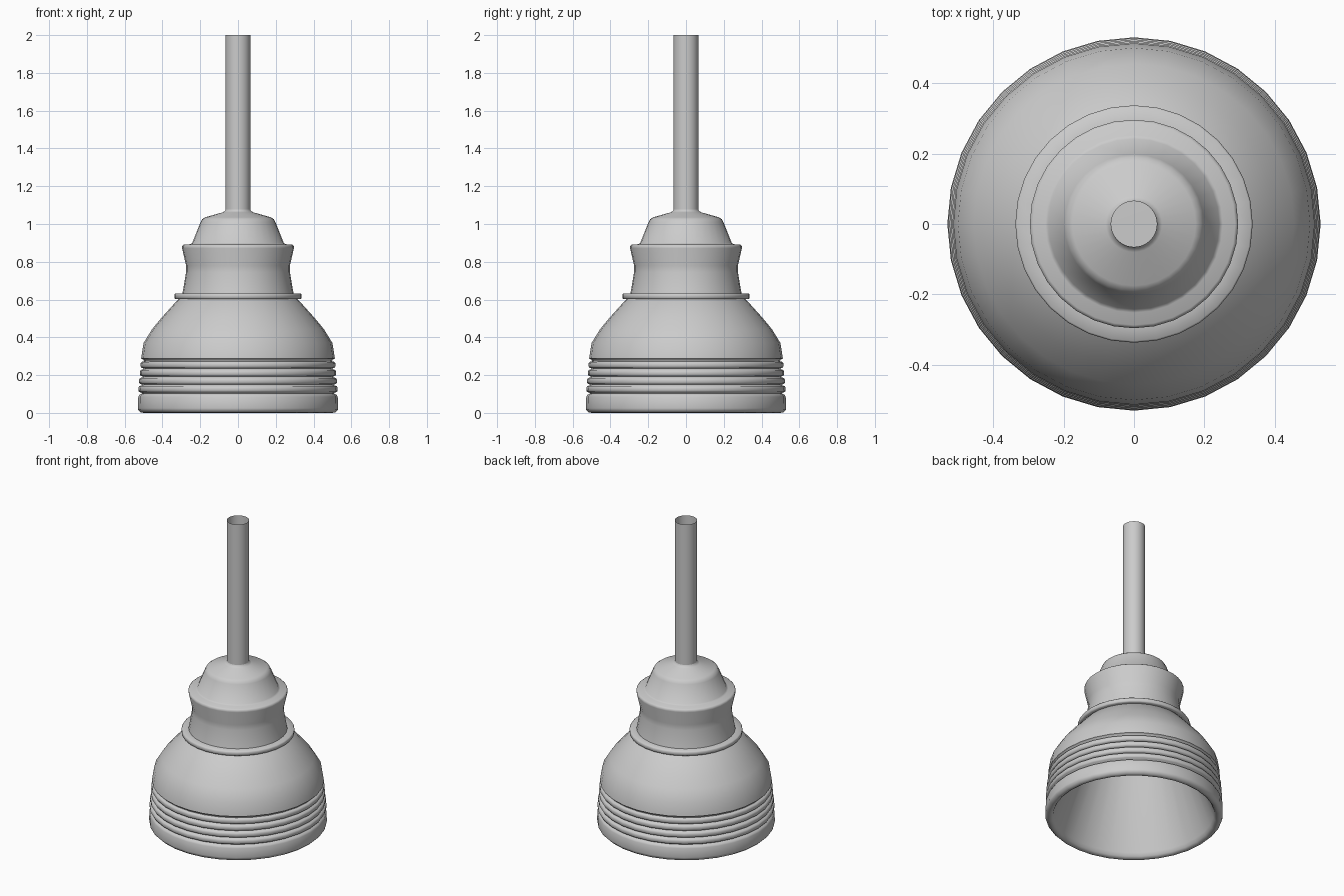
import bpy, bmesh
from math import sin, cos, tau, radians

if "Cube" in bpy.data.objects:
    bpy.data.objects.remove(bpy.data.objects["Cube"])

SIDES = 32


def lathe(name, profile, angle=42):
    """Revolve (radius, height) points around z; a zero radius closes at a pole."""
    bm = bmesh.new()
    rings = []
    for r, z in profile:
        if r == 0:
            rings.append([bm.verts.new((0, 0, z))] * SIDES)
        else:
            rings.append([bm.verts.new((r * cos(tau * i / SIDES), r * sin(tau * i / SIDES), z))
                          for i in range(SIDES)])
    for a, b in zip(rings, rings[1:]):
        for i in range(SIDES):
            j = (i + 1) % SIDES
            bm.faces.new(dict.fromkeys((a[i], a[j], b[j], b[i])))
    mesh = bpy.data.meshes.new(name)
    bm.to_mesh(mesh)
    bm.free()
    ob = bpy.data.objects.new(name, mesh)
    bpy.context.collection.objects.link(ob)
    bpy.context.view_layer.objects.active = ob
    ob.select_set(True)
    bpy.ops.object.shade_smooth_by_angle(angle=radians(angle))
    ob.select_set(False)
    mesh.materials.append(grey)
    return ob


# Mid grey finish
grey = bpy.data.materials.new("mid_grey")
grey.diffuse_color = (0.53, 0.53, 0.53, 1)
grey.use_nodes = True
grey.node_tree.nodes["Principled BSDF"].inputs["Base Color"].default_value = grey.diffuse_color

# Lamp shade: conical reflector inside, rounded lip, ribbed band, outer dome
inner = [(0, 0.60), (0.27, 0.595), (0.475, 0.03), (0.484, 0.01)]
rim = [(0.498, 0), (0.515, 0.002), (0.528, 0.015), (0.53, 0.025), (0.528, 0.085),
       (0.522, 0.096), (0.508, 0.102)]
ribs = []
for k in range(4):
    z, r = 0.107 + k * 0.0427, 0.528 - k * 0.004
    ribs += [(r - 0.018, z), (r - 0.005, z + 0.003), (r, z + 0.012),
             (r, z + 0.026), (r - 0.005, z + 0.035), (r - 0.018, z + 0.038)]
dome = [(0.50, 0.281), (0.513, 0.288), (0.50, 0.37), (0.455, 0.443),
        (0.402, 0.507), (0.318, 0.60), (0.29, 0.615)]
lathe("lamp_shade", inner + rim + ribs + dome, 60)

# Flat collar ring on top of the shade
lathe("collar", [(0.29, 0.602), (0.33, 0.602), (0.337, 0.607), (0.337, 0.626),
                 (0.332, 0.632), (0.28, 0.632)], 60)

# Waisted neck with the tapered cap growing out of it
lathe("neck_and_cap", [(0.295, 0.63), (0.291, 0.65), (0.275, 0.745), (0.275, 0.78),
                       (0.296, 0.872), (0.296, 0.884), (0.287, 0.891), (0.252, 0.893),
                       (0.242, 0.90), (0.198, 1.01), (0.19, 1.025), (0.175, 1.035),
                       (0.08, 1.062), (0.068, 1.07), (0.065, 1.08)], 60)

# Hanging tube, open at the top
lathe("hanging_tube", [(0.066, 1.06), (0.066, 2.0)])
